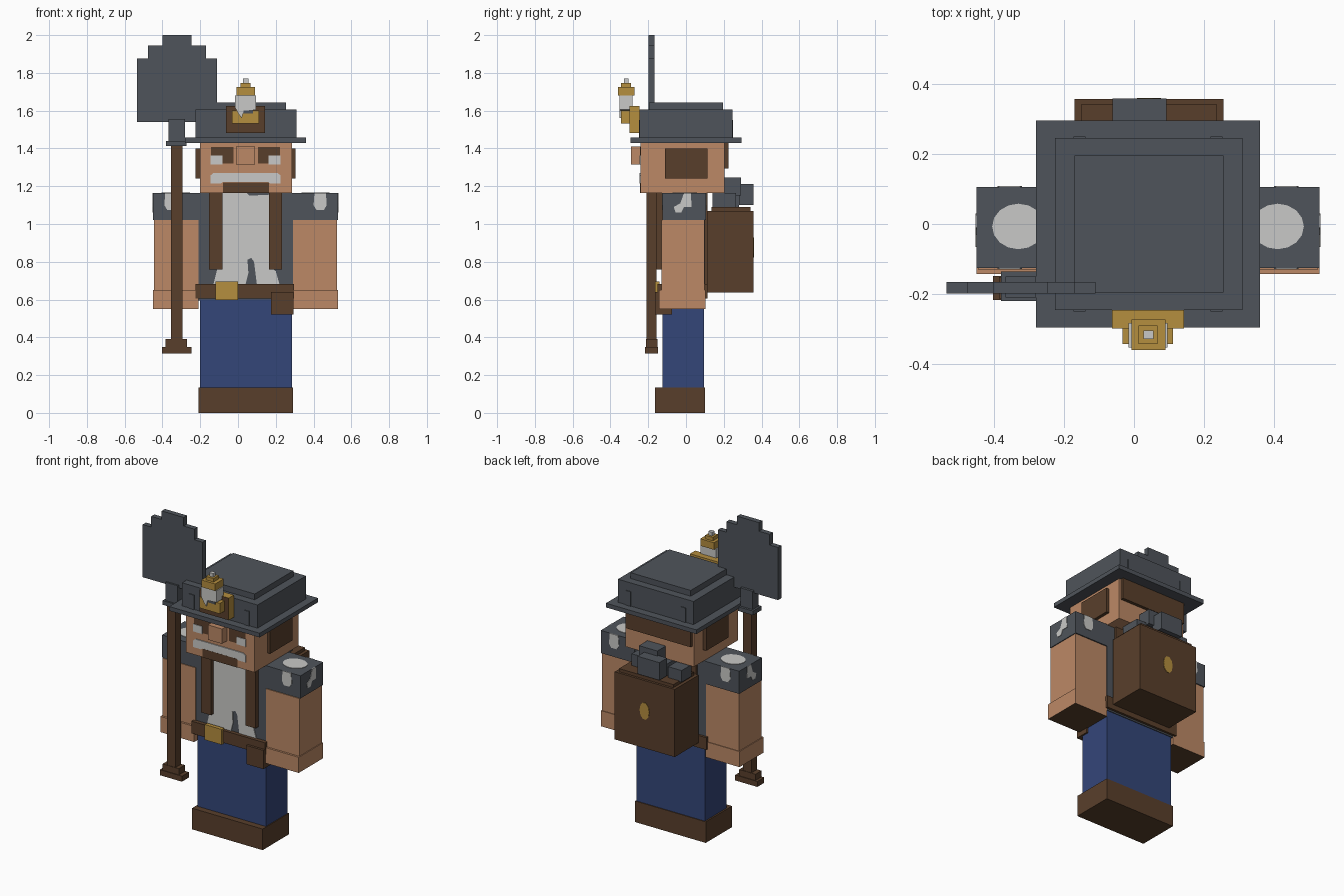
import bpy, bmesh, math

if "Cube" in bpy.data.objects:
    bpy.data.objects.remove(bpy.data.objects["Cube"], do_unlink=True)

CX = 0.04  # centre line of the figure


def lin(c):
    c /= 255
    return c / 12.92 if c <= 0.04045 else ((c + 0.055) / 1.055) ** 2.4


def material(name, r, g, b):
    m = bpy.data.materials.new(name)
    col = (lin(r), lin(g), lin(b), 1)
    m.use_nodes = True
    m.diffuse_color = col
    m.node_tree.nodes["Principled BSDF"].inputs["Base Color"].default_value = col
    return m


GREY = material("slate grey", 79, 84, 91)
BROWN = material("leather brown", 89, 63, 43)
SKIN = material("skin", 188, 137, 102)
BLUE = material("denim blue", 52, 70, 121)
GOLD = material("brass", 181, 142, 62)
WHITE = material("off white", 201, 201, 199)


def prism(name, pts, axis, a, b, mat):
    """Extrude a 2D outline from a to b along an axis."""
    place = {'x': lambda u, v, w: (w, u, v),
             'y': lambda u, v, w: (u, w, v),
             'z': lambda u, v, w: (u, v, w)}[axis]
    bm = bmesh.new()
    lo = [bm.verts.new(place(u, v, a)) for u, v in pts]
    hi = [bm.verts.new(place(u, v, b)) for u, v in pts]
    bm.faces.new(lo)
    bm.faces.new(hi)
    n = len(pts)
    for i in range(n):
        j = (i + 1) % n
        bm.faces.new((lo[i], lo[j], hi[j], hi[i]))
    bmesh.ops.recalc_face_normals(bm, faces=bm.faces)
    me = bpy.data.meshes.new(name)
    bm.to_mesh(me)
    bm.free()
    me.materials.append(mat)
    ob = bpy.data.objects.new(name, me)
    bpy.context.collection.objects.link(ob)
    return ob


def box(name, x, y, z, mat):
    return prism(name, [(x[0], y[0]), (x[1], y[0]), (x[1], y[1]), (x[0], y[1])], 'z', z[0], z[1], mat)


def paint_faces(ob, mat, rule):
    """Give a second material to the faces whose normal passes the rule."""
    ob.data.materials.append(mat)
    for p in ob.data.polygons:
        if rule(p.normal):
            p.material_index = 1


def mirror(s, a, b):
    """Distances from the centre line turned into an x range on side s."""
    return tuple(sorted((CX + s * a, CX + s * b)))


def ellipse(cu, cv, ru, rv, n=16):
    return [(cu + ru * math.cos(2 * math.pi * i / n), cv + rv * math.sin(2 * math.pi * i / n))
            for i in range(n)]


# Legs and torso
box("boots", (-0.21, 0.29), (-0.165, 0.10), (0, 0.135), BROWN)
box("trousers", (-0.20, 0.285), (-0.125, 0.095), (0.135, 0.60), BLUE)
box("torso", (-0.21, 0.29), (-0.125, 0.10), (0.595, 1.165), GREY)
shirt = [(-0.09, 1.165), (0.045, 1.165), (0.06, 1.15), (0.165, 1.155), (0.165, 0.78), (0.20, 0.75),
         (0.22, 0.68), (0.10, 0.68), (0.085, 0.80), (0.07, 0.82), (0.05, 0.81), (0.055, 0.74),
         (0.04, 0.68), (-0.13, 0.68), (-0.11, 0.76), (-0.09, 0.80)]
prism("shirt_front", shirt, 'y', -0.130, -0.124, WHITE)

# Belt and pouch
box("belt", (-0.225, 0.297), (-0.15, 0.115), (0.605, 0.683), BROWN)
box("belt_buckle", (-0.12, 0.0), (-0.165, -0.14), (0.597, 0.695), GOLD)
box("belt_pouch", (0.175, 0.295), (-0.165, -0.075), (0.52, 0.64), BROWN)

# Arms, sleeves, braces and side hair, one of each per side
for s, side in ((1, "left"), (-1, "right")):
    arm = mirror(s, 0.25, 0.485)
    box(side + "_arm", arm, (-0.13, 0.098), (0.65, 1.02), SKIN)
    hand = box(side + "_hand", mirror(s, 0.25, 0.49), (-0.143, 0.102), (0.55, 0.65), SKIN)
    paint_faces(hand, BROWN, lambda n: n.z < -0.5)
    box(side + "_sleeve", mirror(s, 0.25, 0.49), (-0.125, 0.105), (1.02, 1.165), GREY)

    # worn patches on the sleeve
    mid = CX + s * 0.37
    prism(side + "_shoulder_patch", ellipse(mid, -0.007, 0.075, 0.065), 'z', 1.163, 1.168, WHITE)
    drop = [(-0.03, 1.165), (0.03, 1.165), (0.035, 1.10), (0.02, 1.075), (-0.02, 1.075), (-0.035, 1.10)]
    for end, y in (("front", -0.125), ("back", 0.105)):
        prism(side + "_sleeve_patch_" + end, [(CX + s * 0.395 + u, v) for u, v in drop],
              'y', y - 0.003, y + 0.003, WHITE)
    outer = CX + s * 0.49
    prism(side + "_sleeve_patch_side",
          [(-0.01, 1.165), (0.025, 1.165), (0.03, 1.09), (-0.01, 1.09), (-0.025, 1.06),
           (-0.055, 1.06), (-0.065, 1.09), (-0.03, 1.11)],
          'x', outer - 0.003, outer + 0.003, WHITE)

    strap = mirror(s, 0.123, 0.193)
    box(side + "_brace_front", strap, (-0.155, -0.12), (0.76, 1.168), BROWN)
    box(side + "_brace_back", strap, (0.09, 0.115), (0.68, 1.168), BROWN)
    box(side + "_side_hair", mirror(s, 0.24, 0.265), (-0.11, 0.115), (1.24, 1.40), BROWN)

    # eyes: brow plate with a pale eye in its outer lower corner
    box(side + "_eye_socket", mirror(s, 0.065, 0.182), (-0.243, -0.238), (1.32, 1.407), BROWN)
    box(side + "_eye_white", mirror(s, 0.122, 0.186), (-0.246, -0.238), (1.315, 1.363), WHITE)

    # small hat clips, front and back
    for end, y in (("front", (-0.25, -0.24)), ("back", (0.24, 0.25))):
        box(side + "_hat_clip_" + end, mirror(s, 0.178, 0.213), y, (1.455, 1.55), GREY)

# Head
box("head", (-0.20, 0.285), (-0.24, 0.205), (1.165, 1.432), SKIN)
box("nose", (-0.01, 0.09), (-0.29, -0.235), (1.315, 1.41), SKIN)
box("back_hair", (-0.19, 0.272), (0.20, 0.225), (1.295, 1.432), BROWN)
box("chin_beard", (-0.08, 0.165), (-0.243, -0.238), (1.165, 1.22), BROWN)
prism("moustache", [(-0.145, 1.215), (-0.09, 1.215), (-0.08, 1.222), (0.16, 1.222), (0.17, 1.215),
                    (0.225, 1.215), (0.225, 1.258), (0.21, 1.27), (-0.13, 1.27), (-0.145, 1.258)],
      'y', -0.246, -0.238, WHITE)

# Hat
box("hat_brim", (-0.28, 0.36), (-0.295, 0.295), (1.43, 1.457), GREY)
box("hat_crown", (-0.225, 0.31), (-0.245, 0.245), (1.457, 1.605), GREY)
box("hat_top", (-0.17, 0.255), (-0.195, 0.195), (1.605, 1.642), GREY)

# Lamp on the hat
plate = box("lamp_plate", (-0.063, 0.143), (-0.298, -0.245), (1.483, 1.625), GOLD)
paint_faces(plate, BROWN, lambda n: n.y < -0.5)
box("lamp_base", (-0.033, 0.112), (-0.343, -0.295), (1.533, 1.60), GOLD)
box("lamp_socket", (0.0, 0.08), (-0.345, -0.29), (1.585, 1.615), GREY)
prism("lamp_glass", [(-0.015, 1.68), (-0.015, 1.615), (0.005, 1.58), (0.02, 1.56), (0.03, 1.60),
                     (0.095, 1.605), (0.095, 1.68)], 'y', -0.352, -0.283, WHITE)
box("lamp_collar", (-0.007, 0.09), (-0.36, -0.273), (1.68, 1.725), GOLD)
box("lamp_cap", (0.013, 0.067), (-0.343, -0.29), (1.725, 1.747), GOLD)
box("lamp_tip", (0.027, 0.055), (-0.329, -0.304), (1.747, 1.77), WHITE)

# Shovel
box("shovel_handle", (-0.355, -0.295), (-0.21, -0.155), (0.38, 1.42), BROWN)
box("shovel_grip_upper", (-0.385, -0.27), (-0.213, -0.152), (0.347, 0.39), BROWN)
box("shovel_grip_lower", (-0.402, -0.245), (-0.217, -0.148), (0.315, 0.35), BROWN)
box("shovel_collar", (-0.38, -0.273), (-0.22, -0.135), (1.413, 1.44), GREY)
box("shovel_socket", (-0.367, -0.28), (-0.21, -0.15), (1.44, 1.557), GREY)
half = [(0.2125, 1.54), (0.2125, 1.877), (0.153, 1.877), (0.153, 1.945), (0.078, 1.945), (0.078, 2.0)]
blade = [(-0.323 + u, v) for u, v in half] + [(-0.323 - u, v) for u, v in reversed(half)]
prism("shovel_blade", blade, 'y', -0.199, -0.166, GREY)

# Backpack with a load of rocks
box("backpack", (-0.17, 0.255), (0.115, 0.357), (0.637, 1.07), BROWN)
box("backpack_lid", (-0.15, 0.235), (0.135, 0.342), (1.07, 1.09), BROWN)
prism("backpack_clasp", ellipse(0.043, 0.875, 0.034, 0.055, 10), 'y', 0.354, 0.36, GOLD)
box("rock_base", (-0.05, 0.20), (0.14, 0.265), (1.085, 1.165), GREY)
box("rock_top", (0.0, 0.13), (0.20, 0.29), (1.15, 1.245), GREY)
box("rock_rear", (-0.062, 0.093), (0.28, 0.358), (1.10, 1.213), GREY)
box("rock_small", (-0.165, -0.07), (0.18, 0.28), (1.085, 1.16), GREY)
